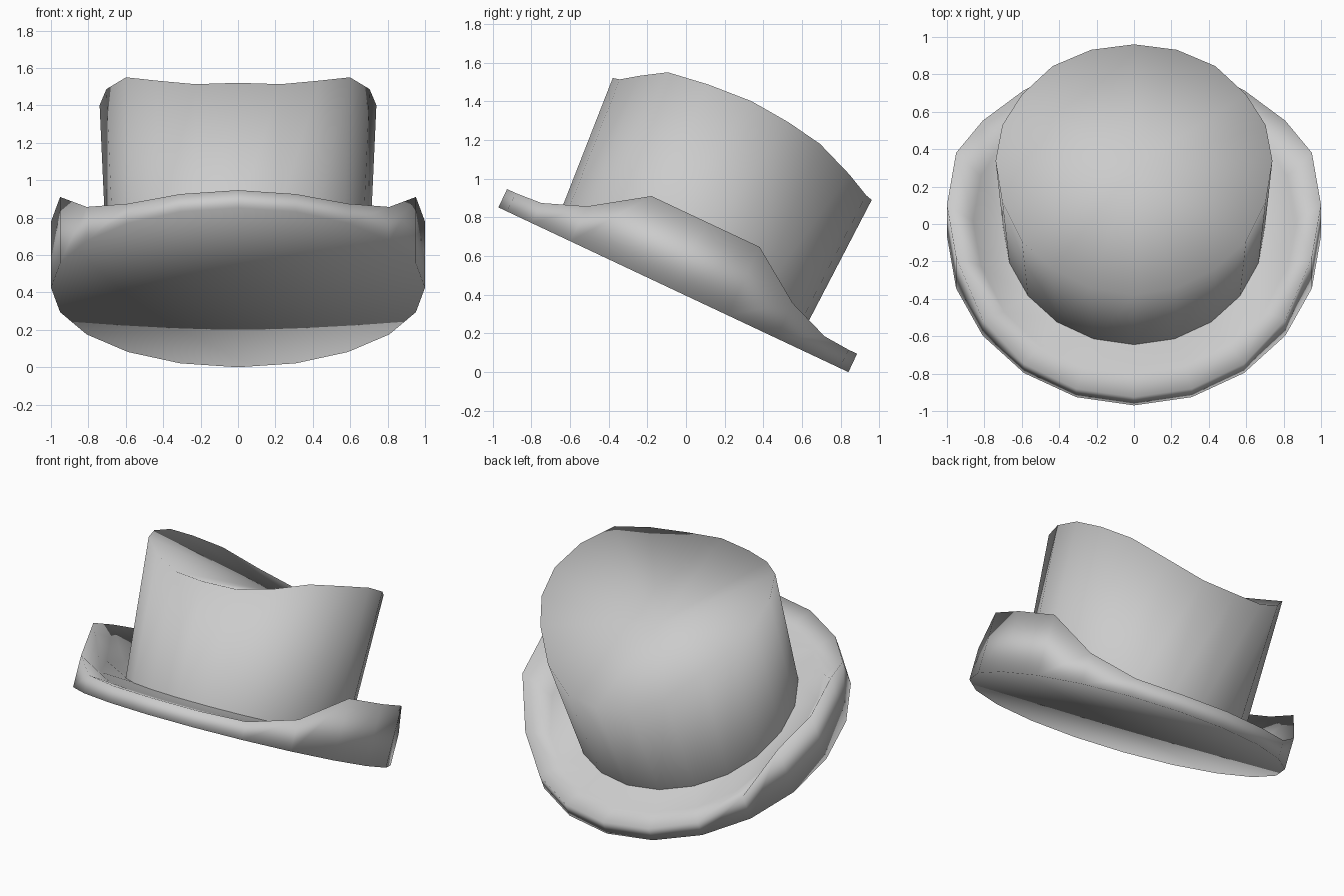
import bpy, bmesh, math
from mathutils import Matrix

if "Cube" in bpy.data.objects:
    bpy.data.objects.remove(bpy.data.objects["Cube"])

SIDES = 20
TILT = math.radians(-25.2)
PLACE = Matrix.Translation((0, -0.065, 0.426)) @ Matrix.Rotation(TILT, 4, 'X')


def quarter(values, i):
    """Value for vertex i from a list running side (x axis) to front/back."""
    k = i % 10
    return values[min(k, 10 - k)]


def ring(radius, height, shift=lambda i: 0.0):
    pts = []
    for i in range(SIDES):
        a = 2 * math.pi * i / SIDES
        pts.append((radius * math.cos(a), radius * math.sin(a) + shift(i), height(i)))
    return pts


def loft(name, rings, start=None, end=None):
    """Bridge the rings, close either end with a fan to a centre point."""
    bm = bmesh.new()
    loops = [[bm.verts.new(p) for p in r] for r in rings]
    for a, b in zip(loops, loops[1:]):
        for i in range(SIDES):
            j = (i + 1) % SIDES
            bm.faces.new((a[i], a[j], b[j], b[i]))
    if start:
        c = bm.verts.new(start)
        for i in range(SIDES):
            bm.faces.new((c, loops[0][(i + 1) % SIDES], loops[0][i]))
    if end:
        c = bm.verts.new(end)
        for i in range(SIDES):
            bm.faces.new((c, loops[-1][i], loops[-1][(i + 1) % SIDES]))
    for f in bm.faces:
        f.smooth = True
    bm.transform(PLACE)
    mesh = bpy.data.meshes.new(name)
    bm.to_mesh(mesh)
    bm.free()
    obj = bpy.data.objects.new(name, mesh)
    bpy.context.collection.objects.link(obj)
    return obj


# Brim: flat underside, upright edge curled high at both sides, trough inside
curl = [0.39, 0.39, 0.20, 0.115, 0.105, 0.105]
loft("brim", [
    ring(1.0, lambda i: 0.0),
    ring(1.0, lambda i: quarter(curl, i)),
    ring(0.86, lambda i: 0.10 + 0.3 * (quarter(curl, i) - 0.10)),
    ring(0.69, lambda i: 0.13),
], start=(0, 0, 0))

# Crown: flared wall with a saddle-shaped top edge and a dipped top
top = [1.054, 1.037, 1.005, 0.927, 0.866, 0.857]
lean = [-0.05, -0.06, -0.07, -0.03, -0.01, -0.01]
loft("crown", [
    ring(0.70, lambda i: 0.11),
    ring(0.74, lambda i: quarter(top, i), lambda i: quarter(lean, i)),
], end=(0, 0, 0.86))
